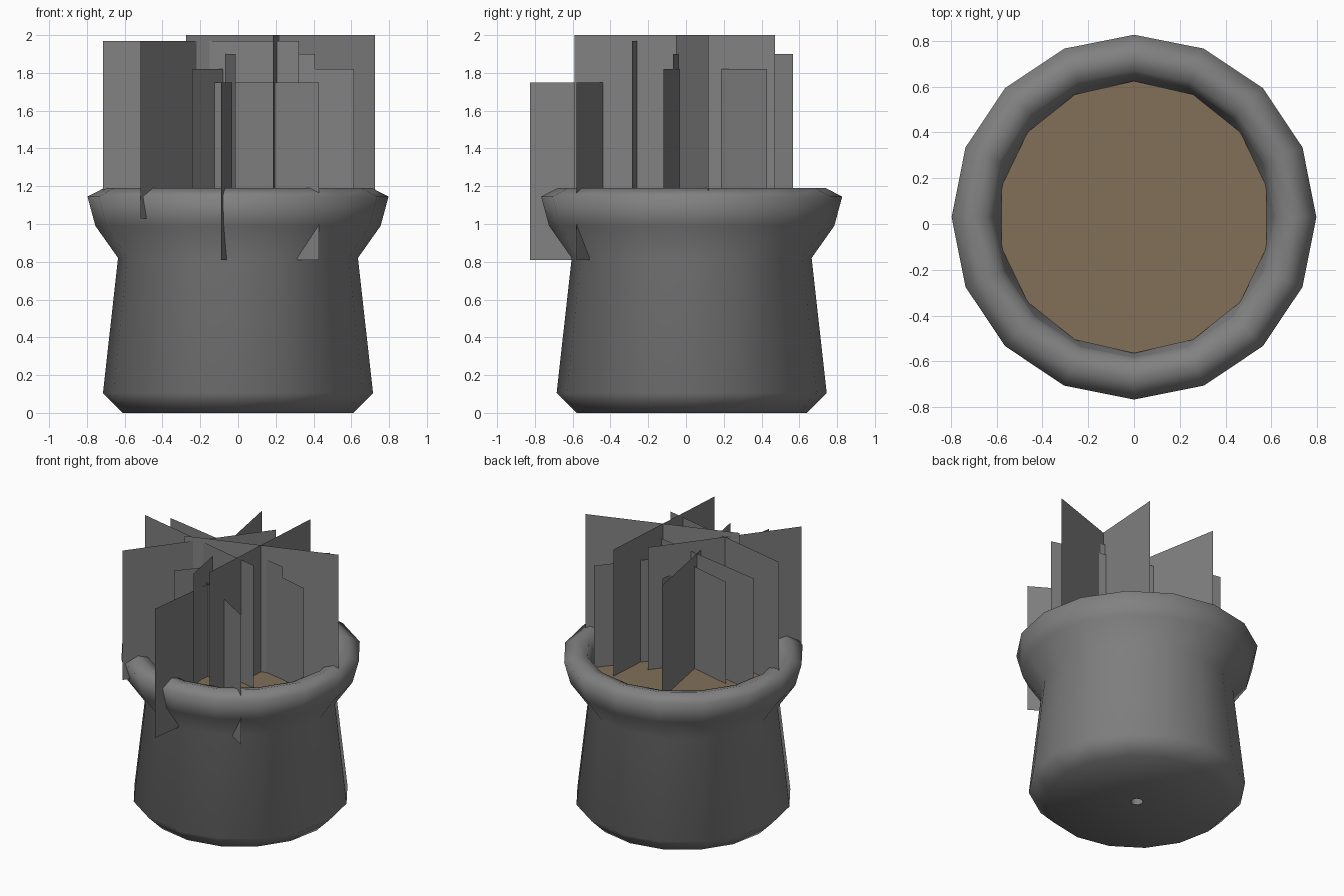
import bpy, bmesh, math

cube = bpy.data.objects.get("Cube")
if cube:
    bpy.data.objects.remove(cube, do_unlink=True)

CENTRE_Y = 0.03


def material(name, rgb):
    m = bpy.data.materials.new(name)
    m.use_nodes = True
    m.diffuse_color = (*rgb, 1)
    m.node_tree.nodes["Principled BSDF"].inputs["Base Color"].default_value = (*rgb, 1)
    return m


grey = material("stone grey", (0.22, 0.22, 0.22))
brown = material("soil brown", (0.225, 0.16, 0.098))


def add_object(name, bm, mat, smooth=False):
    mesh = bpy.data.meshes.new(name)
    bm.to_mesh(mesh)
    bm.free()
    mesh.materials.append(mat)
    for p in mesh.polygons:
        p.use_smooth = smooth
    obj = bpy.data.objects.new(name, mesh)
    bpy.context.collection.objects.link(obj)
    return obj


def ring(bm, r, z, sides):
    return [bm.verts.new((r * math.sin(a), CENTRE_Y + r * math.cos(a), z))
            for a in (-i * math.tau / sides for i in range(sides))]


def lathe(name, profile, sides, mat, smooth=True):
    """Turn a (radius, height) profile round the pot axis."""
    bm = bmesh.new()
    rings = [ring(bm, r, z, sides) for r, z in profile]
    for low, high in zip(rings, rings[1:]):
        for i in range(sides):
            j = (i + 1) % sides
            bm.faces.new((low[i], low[j], high[j], high[i]))
    return add_object(name, bm, mat, smooth)


# Pot: base, tapered wall and flared rim
lathe("pot", [(0.04, 0), (0.61, 0), (0.715, 0.105), (0.635, 0.82), (0.755, 0.99),
              (0.797, 1.145), (0.71, 1.19), (0.64, 1.17), (0.615, 1.12)], 16, grey)

# Inside of the pot, with its floor, and the drain hole through the base
lathe("inner_wall", [(0.615, 1.12), (0.57, 0.98), (0.64, 0.12), (0.04, 0.08)], 16, grey)
lathe("drain_hole", [(0.04, 0.08), (0.04, 0)], 16, grey, False)

# Soil
bm = bmesh.new()
bm.faces.new(ring(bm, 0.595, 1.08, 14))
add_object("soil", bm, brown)

# Plant cards: crossed upright sheets as (top, start, end), two to a plant
CARD_HEIGHT = 0.94
cards = [
    (2.00, (-0.275, -0.22), (0.725, 0.12)),
    (2.00, (0.185, -0.59), (0.255, 0.47)),
    (1.97, (-0.714, -0.05), (0.323, -0.286)),
    (1.97, (-0.515, -0.59), (0.125, 0.255)),
    (1.90, (-0.634, 0.13), (0.407, -0.068)),
    (1.90, (-0.205, 0.566), (-0.013, -0.49)),
    (1.82, (-0.419, 0.14), (0.614, -0.12)),
    (1.82, (-0.243, -0.39), (0.438, 0.43)),
    (1.75, (-0.48, -0.034), (0.43, -0.58)),
    (1.75, (-0.09, -0.825), (0.04, 0.211)),
]
for n, (top, a, b) in enumerate(cards, 1):
    bm = bmesh.new()
    low = top - CARD_HEIGHT
    bm.faces.new([bm.verts.new(c) for c in
                  ((*a, low), (*b, low), (*b, top), (*a, top))])
    add_object(f"plant_card_{n}", bm, grey)
